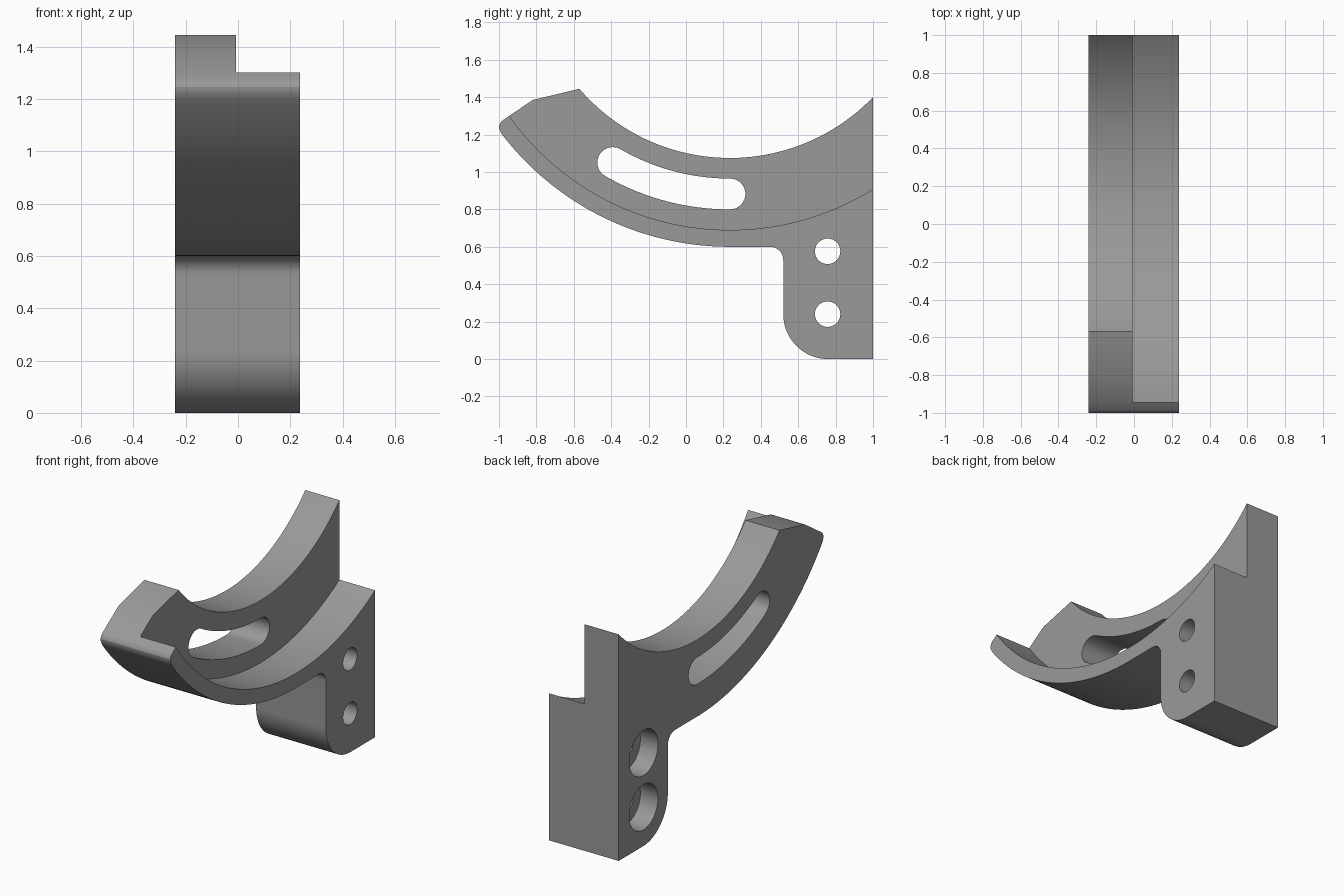
import bpy, bmesh, math

if "Cube" in bpy.data.objects:
    bpy.data.objects.remove(bpy.data.objects["Cube"])

CY, CZ = 0.235, 2.136           # common centre of all the big arcs
X0, XS, X1 = -0.24, -0.007, 0.237   # outer side, step, flange side

grey = bpy.data.materials.new("plain grey")
grey.diffuse_color = (0.32, 0.32, 0.32, 1)
grey.use_nodes = True
grey.node_tree.nodes["Principled BSDF"].inputs["Base Color"].default_value = grey.diffuse_color


def arc(cy, cz, r, a0, a1, n):
    """Points of an arc in the YZ plane, angles in degrees."""
    return [(cy + r * math.cos(math.radians(a0 + (a1 - a0) * i / n)),
             cz + r * math.sin(math.radians(a0 + (a1 - a0) * i / n)))
            for i in range(n + 1)]


def extrude(name, pts, x0, x1):
    """Prism with a YZ outline running from x0 to x1."""
    bm = bmesh.new()
    face = bm.faces.new([bm.verts.new((x0, y, z)) for y, z in pts])
    res = bmesh.ops.extrude_face_region(bm, geom=[face])
    verts = [g for g in res["geom"] if isinstance(g, bmesh.types.BMVert)]
    bmesh.ops.translate(bm, verts=verts, vec=(x1 - x0, 0, 0))
    bmesh.ops.recalc_face_normals(bm, faces=bm.faces[:])
    mesh = bpy.data.meshes.new(name)
    bm.to_mesh(mesh)
    bm.free()
    mesh.materials.append(grey)
    ob = bpy.data.objects.new(name, mesh)
    bpy.context.collection.objects.link(ob)
    return ob


def cut(body, pts, x0, x1):
    """Subtract a prism from the body, then discard the cutter."""
    tool = extrude("cutter", pts, x0, x1)
    tool.hide_render = True
    mod = body.modifiers.new("cut", 'BOOLEAN')
    mod.operation, mod.solver, mod.object = 'DIFFERENCE', 'EXACT', tool
    dg = bpy.context.evaluated_depsgraph_get()
    mesh = bpy.data.meshes.new_from_object(body.evaluated_get(dg))
    body.modifiers.clear()
    body.data = mesh
    bpy.data.objects.remove(tool)


def arc_angle(r, y):
    """Angle on the lower half of a big arc where it reaches y."""
    return -math.degrees(math.acos((y - CY) / r))


# Curved bracket outline: inner arc, slanted tip, outer arc, foot
outline = arc(CY, CZ, 1.061, arc_angle(1.061, 1.0), arc_angle(1.061, -0.57), 64)
outline += [(-0.82, 1.385), (-0.945, 1.30)]
outline += [(-0.985, 1.272), (-0.995, 1.26), (-1.0, 1.245), (-0.998, 1.23), (-0.992, 1.215)]
outline += arc(CY, CZ, 1.536, arc_angle(1.536, -0.98), -90, 56)
outline += arc(0.45, 0.53, 0.07, 90, 0, 10)
outline += arc(0.76, 0.24, 0.24, 180, 270, 20)
outline += [(1.0, 0.0)]
bracket = extrude("curved_bracket", outline, X0, X1)

# Step that leaves only the thin curved flange on one side
cut(bracket, arc(CY, CZ, 1.446, 0, 360, 240)[:-1], XS, 0.5)

# Curved slot with rounded ends
R, H = 1.2535, 0.0825
ey, ez = CY + R * math.cos(math.radians(-120)), CZ + R * math.sin(math.radians(-120))
slot = arc(CY, CZ, R + H, -120, -90, 24)
slot += arc(CY, CZ - R, H, -90, 90, 16)[1:]
slot += arc(CY, CZ, R - H, -90, -120, 24)[1:]
slot += arc(ey, ez, H, 60, 240, 16)[1:-1]
cut(bracket, slot, -0.5, 0.5)

# Two counterbored mounting holes
for z in (0.24, 0.576):
    cut(bracket, arc(0.757, z, 0.068, 0, 360, 40)[:-1], -0.5, 0.5)
    cut(bracket, arc(0.757, z, 0.14, 0, 360, 48)[:-1], -0.5, X0 + 0.12)

bpy.context.view_layer.objects.active = bracket
bracket.select_set(True)
bpy.ops.object.shade_smooth_by_angle(angle=math.radians(25))
